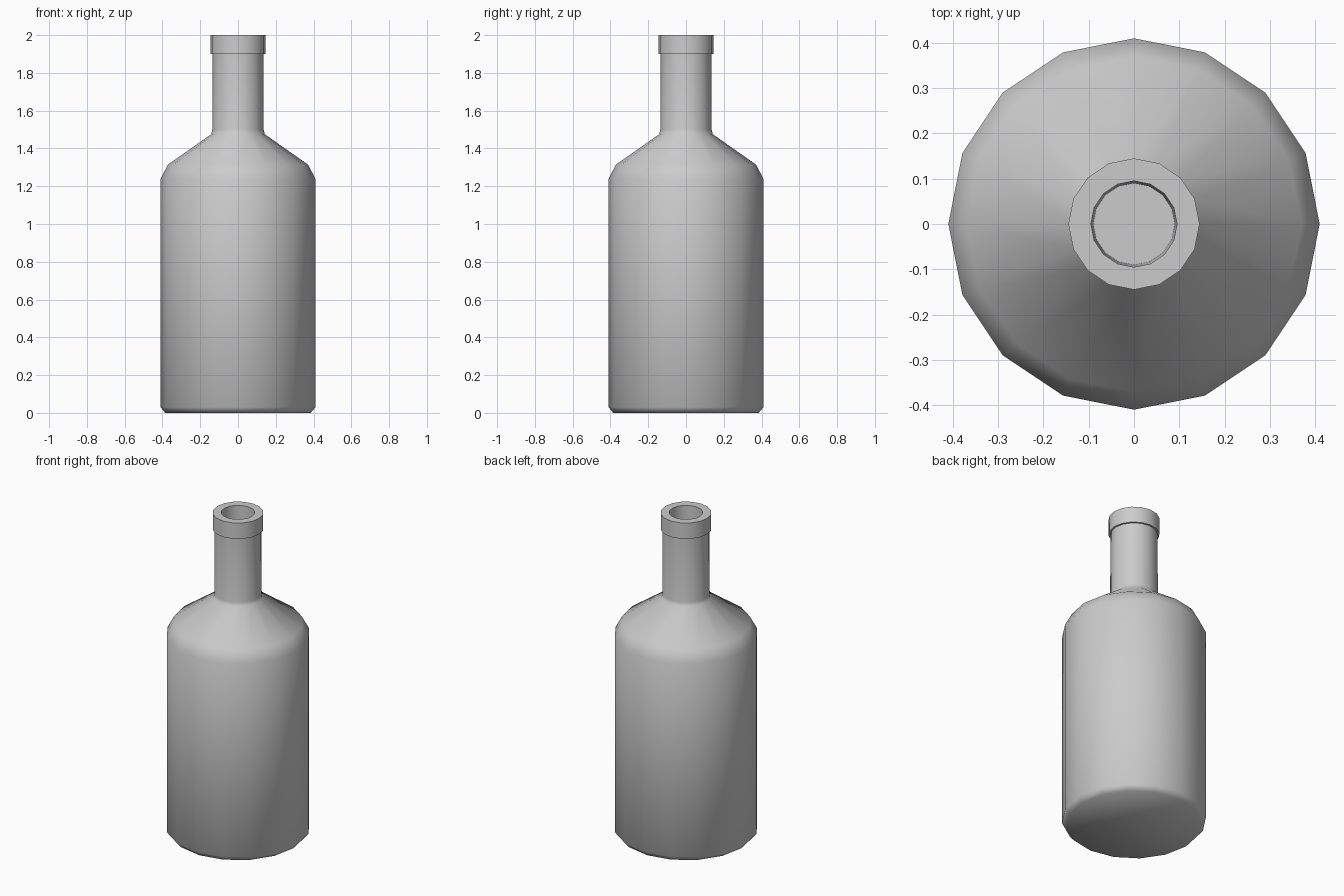
import bpy, bmesh, math

cube = bpy.data.objects.get("Cube")
if cube:
    bpy.data.objects.remove(cube, do_unlink=True)

SIDES = 16

glass = bpy.data.materials.new("grey")
glass.use_nodes = True
colour = (0.6, 0.6, 0.6, 1)
glass.diffuse_color = colour
glass.node_tree.nodes["Principled BSDF"].inputs["Base Color"].default_value = colour


def lathe(name, profile, angle):
    """Turn a (radius, height) profile around z and cap both ends."""
    bm = bmesh.new()
    rings = []
    for r, z in profile:
        turns = [2 * math.pi * i / SIDES for i in range(SIDES)]
        rings.append([bm.verts.new((r * math.cos(a), r * math.sin(a), z)) for a in turns])
    for low, high in zip(rings, rings[1:]):
        for i in range(SIDES):
            j = (i + 1) % SIDES
            bm.faces.new((low[i], low[j], high[j], high[i]))
    bm.faces.new(rings[0][::-1])
    bm.faces.new(rings[-1])
    mesh = bpy.data.meshes.new(name)
    bm.to_mesh(mesh)
    bm.free()
    mesh.materials.append(glass)
    obj = bpy.data.objects.new(name, mesh)
    bpy.context.collection.objects.link(obj)
    bpy.ops.object.select_all(action="DESELECT")
    obj.select_set(True)
    bpy.context.view_layer.objects.active = obj
    bpy.ops.object.shade_smooth_by_angle(angle=math.radians(angle))
    return obj


# Base, body, shoulder, neck, lip and the hollow inside the neck
lathe("bottle", [
    (0.385, 0), (0.41, 0.03), (0.41, 1.24), (0.37, 1.315),
    (0.142, 1.475), (0.136, 1.5), (0.134, 1.9),
    (0.145, 1.9), (0.145, 2.0),
    (0.095, 2.0), (0.09, 1.5),
], 60)
